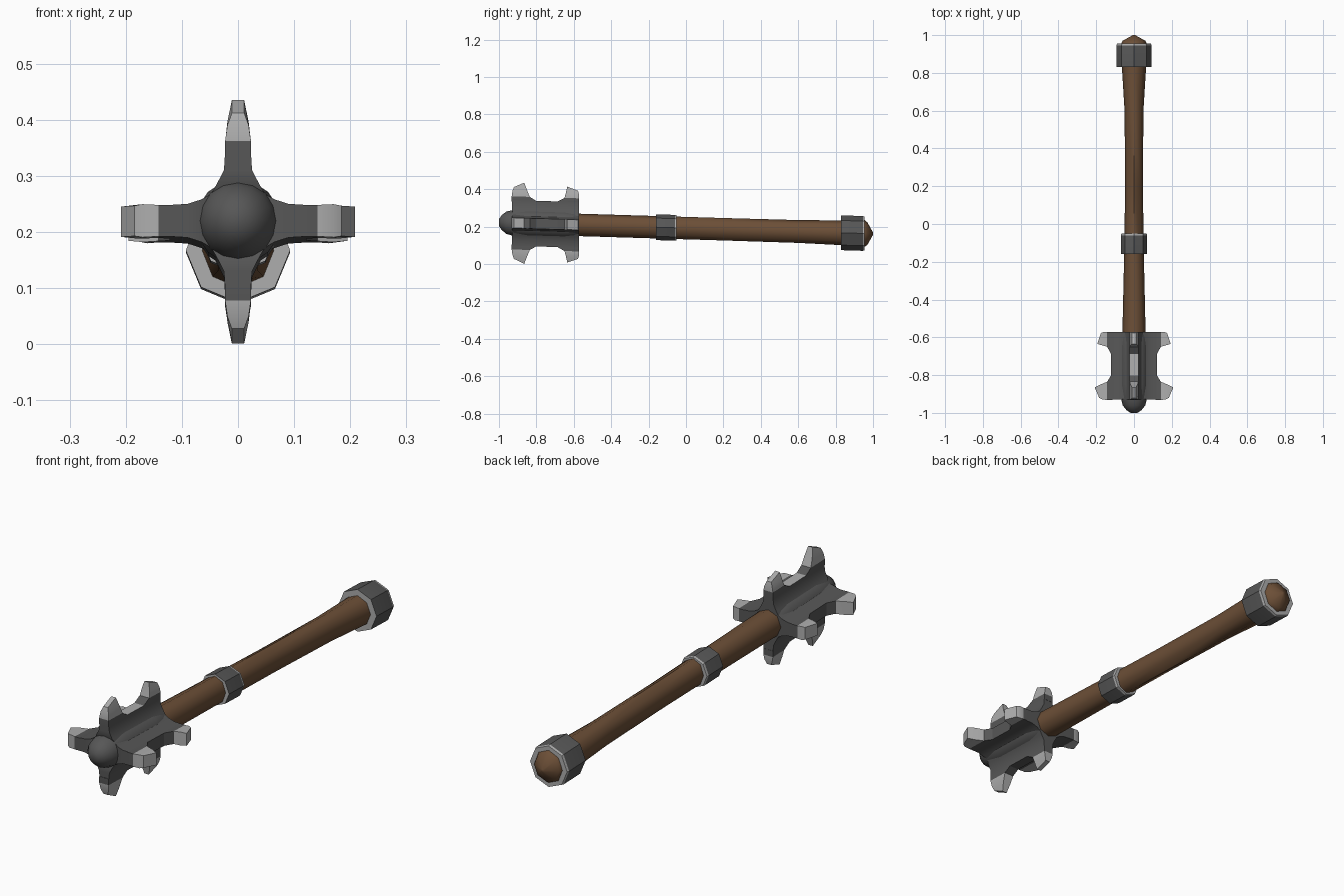
import bpy, bmesh, math
from mathutils import Vector

if "Cube" in bpy.data.objects:
    bpy.data.objects.remove(bpy.data.objects["Cube"])


def material(name, rgb):
    m = bpy.data.materials.new(name)
    m.diffuse_color = (*rgb, 1)
    m.use_nodes = True
    m.node_tree.nodes["Principled BSDF"].inputs["Base Color"].default_value = m.diffuse_color
    return m


DARK = material("dark iron", (0.095, 0.095, 0.095))
LIGHT = material("worn steel", (0.42, 0.42, 0.42))
WOOD = material("brown wood", (0.15, 0.078, 0.038))


def axis_z(y):
    # the whole mace tilts slightly down towards its butt
    return 0.192 - 0.03 * y


def loft(bm, rings, mats, caps=(0, 0)):
    """Skin a list of point rings; mats gives a material index per segment."""
    vr = [[bm.verts.new((p[0], p[1], p[2] + axis_z(p[1]))) for p in r] for r in rings]
    n = len(vr[0])
    for k in range(len(vr) - 1):
        for i in range(n):
            j = (i + 1) % n
            f = bm.faces.new((vr[k][i], vr[k][j], vr[k + 1][j], vr[k + 1][i]))
            f.material_index = mats[k]
    for ring, m in ((vr[0], caps[0]), (vr[-1], caps[1])):
        bm.faces.new(ring).material_index = m


def round_rings(stations, sides):
    return [[(rx * math.cos(2 * math.pi * i / sides), y, rz * math.sin(2 * math.pi * i / sides))
             for i in range(sides)] for y, rx, rz in stations]


def finish(bm, name, materials, angle):
    bmesh.ops.recalc_face_normals(bm, faces=bm.faces)
    me = bpy.data.meshes.new(name)
    bm.to_mesh(me)
    bm.free()
    for m in materials:
        me.materials.append(m)
    ob = bpy.data.objects.new(name, me)
    bpy.context.collection.objects.link(ob)
    bpy.ops.object.select_all(action='DESELECT')
    ob.select_set(True)
    bpy.context.view_layer.objects.active = ob
    bpy.ops.object.shade_smooth_by_angle(angle=math.radians(angle))
    return ob


# wooden handle with pointed butt
bm = bmesh.new()
handle = [(-0.60, 0.062, 0.06), (-0.16, 0.052, 0.06), (0.2, 0.047, 0.06), (0.6, 0.05, 0.061),
          (0.83, 0.064, 0.066), (0.95, 0.07, 0.075), (0.97, 0.06, 0.06), (1.0, 0.006, 0.006)]
loft(bm, round_rings(handle, 8), [0] * 7)
finish(bm, "handle", [WOOD], 50)

# iron collars with worn end faces
for name, y0, y1, r in (("middle_collar", -0.16, -0.05, 0.069), ("butt_collar", 0.83, 0.955, 0.093)):
    bm = bmesh.new()
    st = [(y0, r, r), (y1 - 0.01, r, r), (y1, r * 0.97, r * 0.97)]
    loft(bm, round_rings(st, 8), [0, 1], caps=(1, 1))
    finish(bm, name, [DARK, LIGHT], 30)

# head core with rounded nose
bm = bmesh.new()
core = [(-1.0, 0.018), (-0.985, 0.04), (-0.96, 0.06), (-0.92, 0.07), (-0.85, 0.076),
        (-0.65, 0.076), (-0.6, 0.072), (-0.572, 0.066)]
loft(bm, round_rings([(y, r, r) for y, r in core], 16), [0] * 7)
finish(bm, "head_core", [DARK], 50)


def fin_rings(rows, out, side):
    """Each row: y and radius at both ends, and half thickness."""
    rings = []
    for ya, ra, yb, rb, t in rows:
        ring = []
        for y, r, s in ((ya, ra, -t), (ya, ra, t), (yb, rb, t), (yb, rb, -t)):
            p = out * r + side * s
            ring.append((p.x, y, p.z))
        rings.append(ring)
    return rings


# four flanges, each a flared web with two horned tips
fins = (("top_flange", (0, 0, 1)), ("bottom_flange", (0, 0, -1)),
        ("left_flange", (-1, 0, 0)), ("right_flange", (1, 0, 0)))
for name, d in fins:
    out = Vector(d)
    side = Vector((d[2], 0, -d[0]))
    flat = d[0] != 0
    t, tip = (0.028, 0.027) if flat else (0.023, 0.011)
    reach = 0.96 if flat else 1.0
    bm = bmesh.new()
    web = [(-0.915, 0.03, -0.572, 0.03, 0.058), (-0.93, 0.065, -0.572, 0.065, 0.038),
           (-0.93, 0.09, -0.572, 0.09, t + 0.002), (-0.93, 0.122, -0.572, 0.122, t)]
    loft(bm, fin_rings(web, out, side), [0] * 3, caps=(0, 1 if name == "top_flange" else 0))
    front = [(-0.932, 0.115, -0.79, 0.115, t), (-0.932, 0.142, -0.835, 0.142, t),
             (-0.928, 0.17, -0.85, 0.178, (t + tip) / 2 + 0.002),
             (-0.92, 0.192 * reach, -0.865, 0.217 * reach, tip)]
    rear = [(-0.571, 0.115, -0.70, 0.115, t), (-0.571, 0.142, -0.65, 0.142, t),
            (-0.572, 0.162, -0.642, 0.17, (t + tip) / 2 + 0.002),
            (-0.577, 0.182 * reach, -0.635, 0.203 * reach, tip)]
    for horn in (front, rear):
        loft(bm, fin_rings(horn, out, side), [0, 1, 1], caps=(0, 1))
    finish(bm, name, [DARK, LIGHT], 35)
